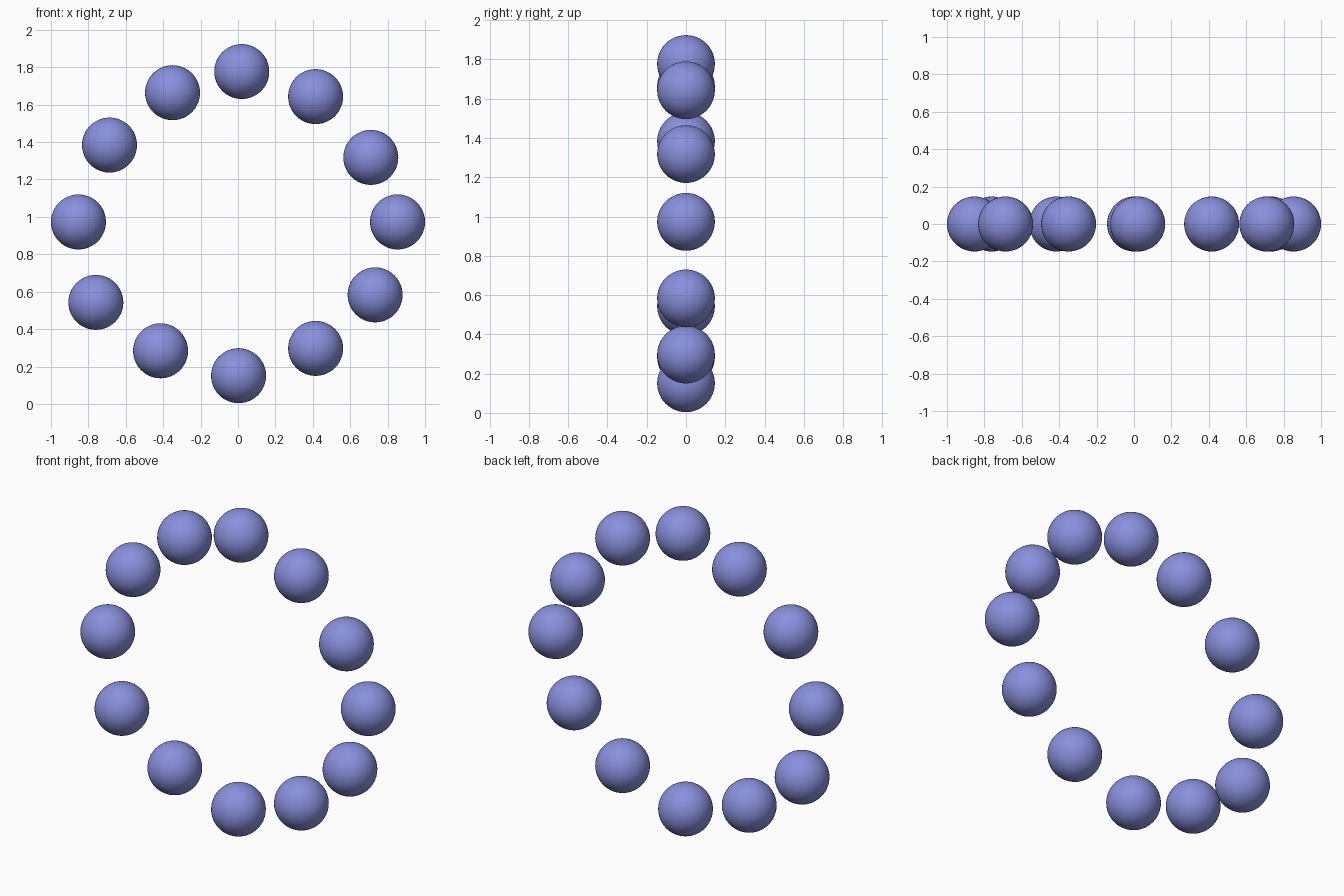
import bpy
import bmesh

if "Cube" in bpy.data.objects:
    bpy.data.objects.remove(bpy.data.objects["Cube"])

RADIUS = 0.147

# Bead centres (x, z), clockwise from the top, all in the plane y = 0
CENTRES = [
    (0.02, 1.777), (0.415, 1.643), (0.71, 1.318), (0.853, 0.973),
    (0.733, 0.583), (0.415, 0.297), (0.003, 0.147 + 0.004), (-0.414, 0.284),
    (-0.76, 0.543), (-0.853, 0.973), (-0.687, 1.384), (-0.35, 1.664),
]

# Bead colour
blue = bpy.data.materials.new("bead_blue")
blue.diffuse_color = (0.25, 0.28, 0.72, 1.0)
blue.use_nodes = True
blue.node_tree.nodes["Principled BSDF"].inputs["Base Color"].default_value = blue.diffuse_color

# One smooth sphere mesh shared by every bead
mesh = bpy.data.meshes.new("bead")
bm = bmesh.new()
bmesh.ops.create_uvsphere(bm, u_segments=48, v_segments=24, radius=RADIUS)
for face in bm.faces:
    face.smooth = True
bm.to_mesh(mesh)
bm.free()
mesh.materials.append(blue)

# Ring of separate beads
for i, (x, z) in enumerate(CENTRES, 1):
    bead = bpy.data.objects.new(f"bead_{i:02d}", mesh)
    bead.location = (x, 0, z)
    bpy.context.collection.objects.link(bead)
